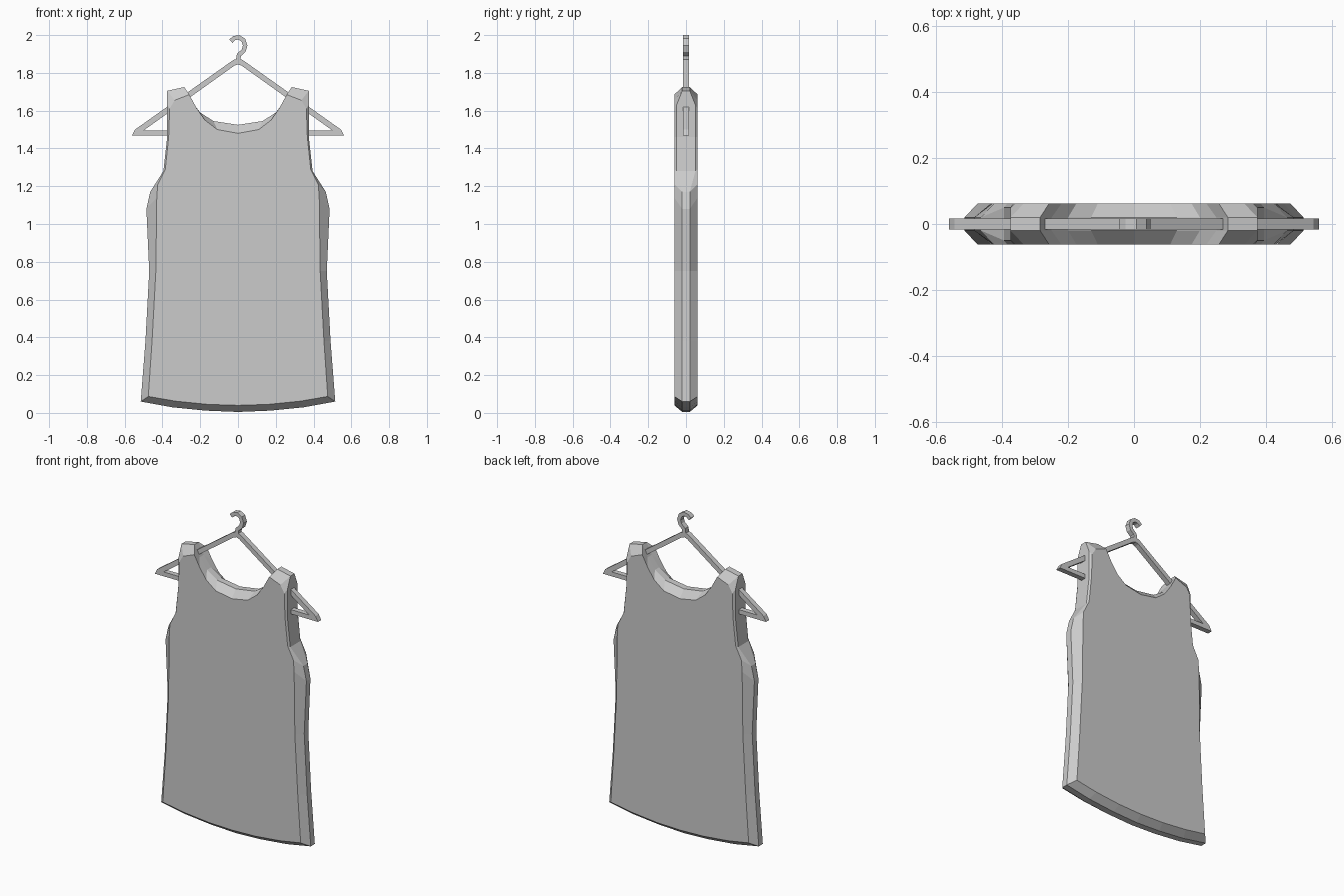
import bpy
import bmesh

cube = bpy.data.objects.get("Cube")
if cube:
    bpy.data.objects.remove(cube, do_unlink=True)


def make_material(name, rgb):
    mat = bpy.data.materials.new(name)
    mat.use_nodes = True
    mat.diffuse_color = (*rgb, 1)
    mat.node_tree.nodes["Principled BSDF"].inputs["Base Color"].default_value = (*rgb, 1)
    return mat


grey = make_material("plain_grey", (0.6, 0.6, 0.6))


def mirrored(half):
    """Close a right-half outline into a full loop, sharing points on the centre line."""
    return half + [(-p[0], *p[1:]) for p in reversed(half) if p[0] > 0]


def loft(name, loops, caps=False, wrap=False):
    """Skin a stack of equal-length closed loops of (x, y, z)."""
    bm = bmesh.new()
    rings = [[bm.verts.new(p) for p in loop] for loop in loops]
    n = len(rings[0])
    pairs = list(zip(rings, rings[1:])) + ([(rings[-1], rings[0])] if wrap else [])
    for a, b in pairs:
        for i in range(n):
            j = (i + 1) % n
            bm.faces.new((a[i], a[j], b[j], b[i]))
    if caps:
        bm.faces.new(rings[0])
        bm.faces.new(rings[-1])
    bmesh.ops.recalc_face_normals(bm, faces=bm.faces)
    mesh = bpy.data.meshes.new(name)
    bm.to_mesh(mesh)
    bm.free()
    obj = bpy.data.objects.new(name, mesh)
    mesh.materials.append(grey)
    bpy.context.collection.objects.link(obj)
    return obj


# Shirt: rim x, rim z, rim half depth, then panel x, panel z
THICK = 0.062
NARROW, WIDE = 0.02, 0.05
rim_and_panel = [
    (0, 0.005, NARROW, 0, 0.04),            # hem
    (0.17, 0.012, NARROW, 0.16, 0.045),
    (0.35, 0.03, NARROW, 0.33, 0.062),
    (0.515, 0.06, NARROW, 0.475, 0.087),
    (0.49, 0.38, NARROW, 0.455, 0.38),      # side seam
    (0.47, 0.75, NARROW, 0.435, 0.75),
    (0.485, 1.08, NARROW, 0.43, 1.14),
    (0.465, 1.17, NARROW, 0.425, 1.21),
    (0.395, 1.28, WIDE, 0.385, 1.29),       # armhole
    (0.375, 1.46, WIDE, 0.367, 1.46),
    (0.375, 1.63, WIDE, 0.362, 1.61),
    (0.375, 1.705, NARROW, 0.335, 1.655),   # shoulder
    (0.285, 1.725, NARROW, 0.258, 1.685),
    (0.25, 1.655, NARROW, 0.22, 1.615),     # neckline
    (0.2, 1.59, NARROW, 0.175, 1.55),
    (0.13, 1.545, NARROW, 0.11, 1.5),
    (0, 1.525, NARROW, 0, 1.48),
]


def shirt_loop(side, panel):
    return mirrored([(px, side * THICK, pz) if panel else (x, side * d, z)
                     for x, z, d, px, pz in rim_and_panel])


loft("tank_top", [shirt_loop(-1, True), shirt_loop(-1, False),
                  shirt_loop(1, False), shirt_loop(1, True)], caps=True)

# Hanger: flat triangular frame of square section
BAR = 0.016
outer = mirrored([(0, 1.468), (0.562, 1.468), (0.545, 1.5), (0.025, 1.868), (0, 1.876)])
inner = mirrored([(0, 1.495), (0.5, 1.495), (0.493, 1.5), (0.02, 1.838), (0, 1.845)])


def at(loop, y):
    return [(x, y, z) for x, z in loop]


loft("hanger_frame", [at(outer, -BAR), at(outer, BAR), at(inner, BAR), at(inner, -BAR)], wrap=True)

# Hook: square bar swept along a bent path
path = [(0, 1.86), (0.005, 1.895), (0.03, 1.918), (0.038, 1.945),
        (0.028, 1.974), (0.005, 1.988), (-0.02, 1.984), (-0.038, 1.968)]
sections = []
for i, (x, z) in enumerate(path):
    before, after = path[max(i - 1, 0)], path[min(i + 1, len(path) - 1)]
    tx, tz = after[0] - before[0], after[1] - before[1]
    scale = 0.012 / (tx * tx + tz * tz) ** 0.5
    nx, nz = -tz * scale, tx * scale
    sections.append([(x + s * nx, y, z + s * nz)
                     for s, y in ((-1, -BAR), (1, -BAR), (1, BAR), (-1, BAR))])
loft("hanger_hook", sections, caps=True)
